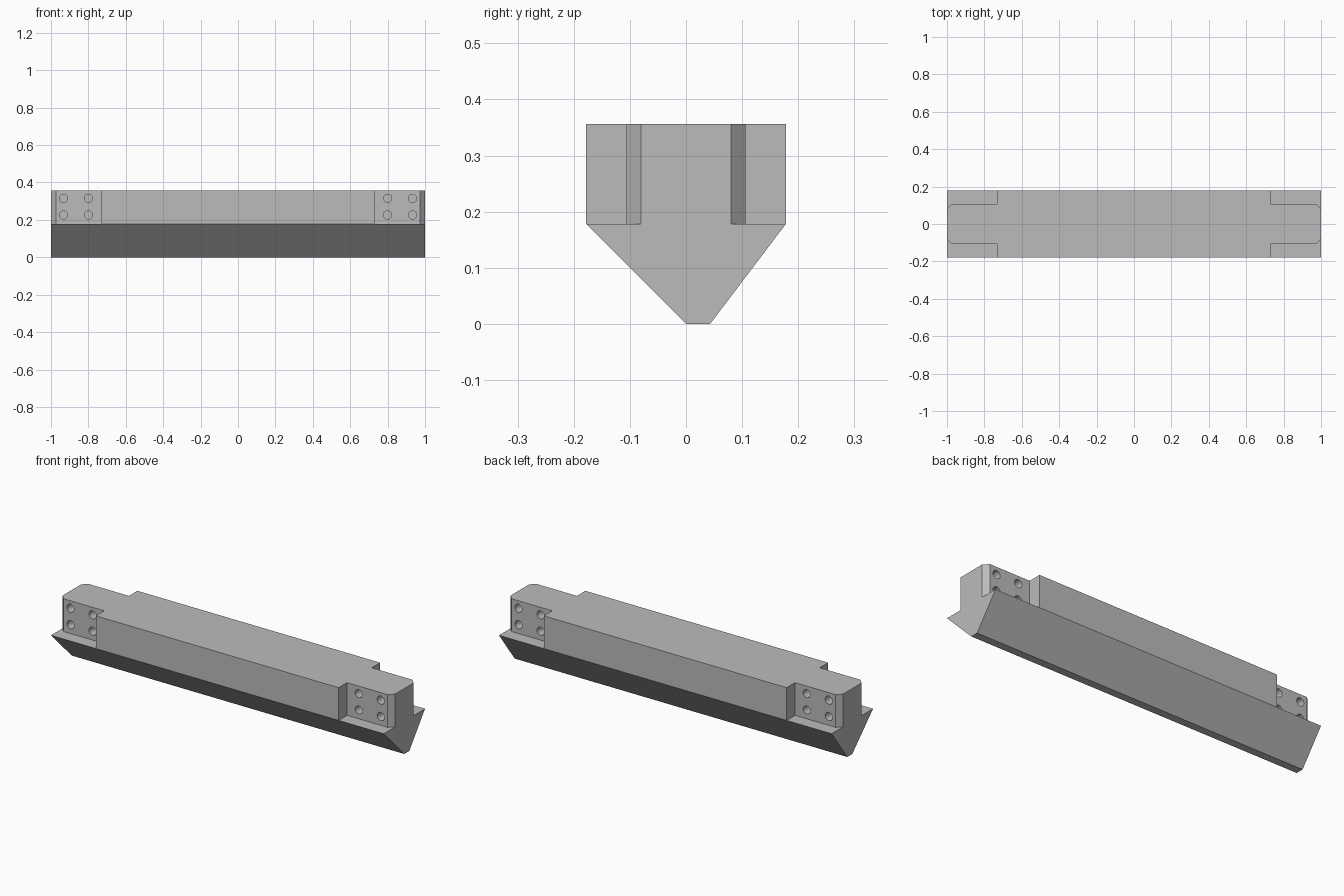
import bpy
import math
from mathutils import Matrix

cube = bpy.data.objects.get("Cube")
if cube:
    bpy.data.objects.remove(cube, do_unlink=True)

HALF, TOP, LEDGE, SIDE = 1.0, 0.356, 0.178, 0.178
WEB, NOTCH_X = 0.106, 0.73
HOLE_R, HOLE_DEPTH = 0.022, 0.05

steel = bpy.data.materials.new("plain grey")
steel.use_nodes = True
grey = (0.5, 0.5, 0.5, 1)
steel.diffuse_color = grey
steel.node_tree.nodes["Principled BSDF"].inputs["Base Color"].default_value = grey


def prism(name, outline, low, high, place):
    """Extrude a 2D outline between two levels; place(u, v, level) maps to 3D."""
    n = len(outline)
    verts = [place(u, v, w) for w in (low, high) for u, v in outline]
    faces = [list(range(n))[::-1], list(range(n, 2 * n))]
    faces += [[i, (i + 1) % n, (i + 1) % n + n, i + n] for i in range(n)]
    mesh = bpy.data.meshes.new(name)
    mesh.from_pydata(verts, [], faces)
    mesh.materials.append(steel)
    obj = bpy.data.objects.new(name, mesh)
    bpy.context.collection.objects.link(obj)
    # Consistent outward normals
    import bmesh
    bm = bmesh.new()
    bm.from_mesh(mesh)
    bmesh.ops.recalc_face_normals(bm, faces=bm.faces)
    bm.to_mesh(mesh)
    bm.free()
    return obj


def cut(body, cutter):
    cutter.hide_render = True
    mod = body.modifiers.new("cut", 'BOOLEAN')
    mod.operation = 'DIFFERENCE'
    mod.solver = 'EXACT'
    mod.object = cutter
    bpy.context.view_layer.objects.active = body
    bpy.ops.object.modifier_apply(modifier=mod.name)
    bpy.data.objects.remove(cutter, do_unlink=True)


# Beam with an off-centre wedge underside
section = [(-SIDE, TOP), (-SIDE, LEDGE), (0, 0), (0.043, 0), (SIDE, LEDGE), (SIDE, TOP)]
beam = prism("wedge_beam", section, -HALF, HALF, lambda y, z, x: (x, y, z))

# Corner notches with chamfered ends, each drilled with four blind holes
notch = [(NOTCH_X, 0.25), (NOTCH_X, WEB), (0.974, WEB), (HALF, 0.08), (1.026, 0.054), (1.026, 0.25)]
circle = [(HOLE_R * math.cos(a), HOLE_R * math.sin(a))
          for a in (math.tau * i / 24 for i in range(24))]
for sx in (-1, 1):
    for sy in (-1, 1):
        cut(beam, prism("notch_cutter", notch, LEDGE, 0.4,
                        lambda x, y, z: (sx * x, sy * y, z)))
        for hx in (0.8, 0.933):
            for hz in (0.226, 0.315):
                cut(beam, prism("hole_cutter", circle, WEB - HOLE_DEPTH, WEB + 0.02,
                                lambda u, v, y: (sx * hx + u, sy * y, hz + v)))

# Smooth hole walls, sharp edges elsewhere
bpy.ops.object.select_all(action='DESELECT')
beam.select_set(True)
bpy.context.view_layer.objects.active = beam
bpy.ops.object.shade_smooth_by_angle(angle=math.radians(30))
